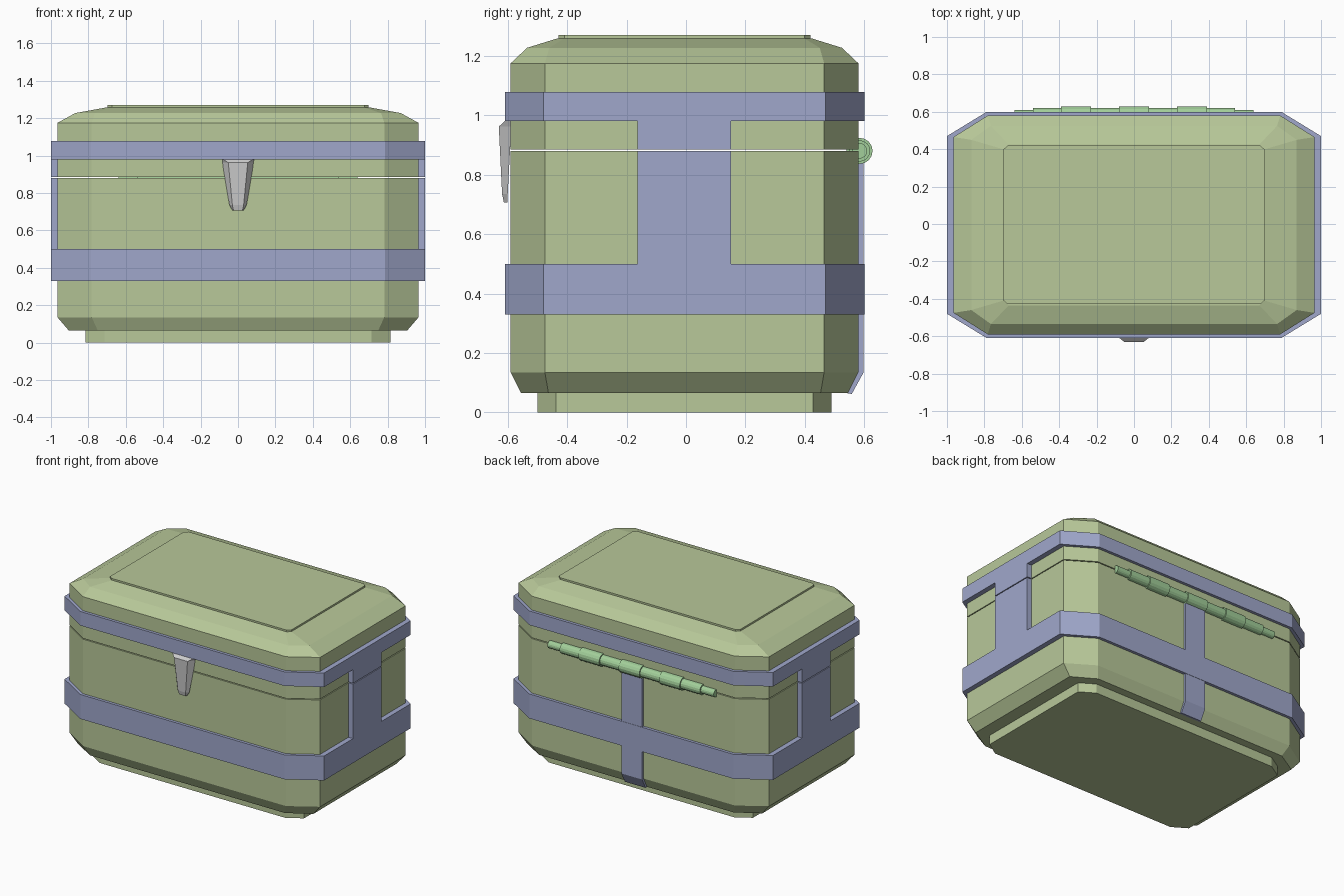
import bpy, bmesh, math

if "Cube" in bpy.data.objects:
    bpy.data.objects.remove(bpy.data.objects["Cube"])

CY = -0.005  # depth centre of the chest shell


def material(name, rgb):
    m = bpy.data.materials.new(name)
    m.diffuse_color = (*rgb, 1)
    m.use_nodes = True
    m.node_tree.nodes["Principled BSDF"].inputs["Base Color"].default_value = m.diffuse_color
    return m


GREEN = material("shell_green", (0.48, 0.58, 0.32))
BLUE = material("strap_blue", (0.35, 0.39, 0.60))
MINT = material("hinge_green", (0.36, 0.62, 0.32))


def loft(name, rings, mat=None, closed=False):
    """Skin a list of point rings; cap the ends, or join them when closed."""
    bm = bmesh.new()
    vr = [[bm.verts.new(p) for p in r] for r in rings]
    n = len(vr[0])
    pairs = list(zip(vr, vr[1:])) + ([(vr[-1], vr[0])] if closed else [])
    for a, b in pairs:
        for i in range(n):
            j = (i + 1) % n
            bm.faces.new((a[i], a[j], b[j], b[i]))
    if not closed:
        bm.faces.new(vr[0][::-1])
        bm.faces.new(vr[-1])
    bmesh.ops.recalc_face_normals(bm, faces=bm.faces)
    me = bpy.data.meshes.new(name)
    bm.to_mesh(me)
    bm.free()
    ob = bpy.data.objects.new(name, me)
    bpy.context.collection.objects.link(ob)
    if mat:
        me.materials.append(mat)
    return ob


def octagon(hx, hy, cx, cy, z):
    """Rectangle with cut corners: half sizes hx, hy; cuts start at cx, cy."""
    q = [(hx, cy), (cx, hy), (-cx, hy), (-hx, cy),
         (-hx, -cy), (-cx, -hy), (cx, -hy), (hx, -cy)]
    return [(x, y + CY, z) for x, y in q]


def box(name, x0, x1, y0, y1, z0, z1, mat):
    return loft(name, [[(x0, y0, z), (x1, y0, z), (x1, y1, z), (x0, y1, z)]
                       for z in (z0, z1)], mat)


FULL = (0.965, 0.585, 0.782, 0.47)
BAND = (1.0, 0.605, 0.787, 0.475)

# Foot plinth, base and lid
loft("foot_plinth", [octagon(0.815, 0.494, 0.715, 0.432, z) for z in (0, 0.07)], GREEN)
loft("chest_base", [octagon(0.905, 0.55, 0.75, 0.458, 0.065),
                    octagon(*FULL, 0.135), octagon(*FULL, 0.879)], GREEN)
loft("chest_lid", [octagon(*FULL, 0.885), octagon(*FULL, 1.175),
                   octagon(0.87, 0.53, 0.765, 0.455, 1.227),
                   octagon(0.70, 0.43, 0.67, 0.405, 1.258)], GREEN)
loft("lid_panel", [octagon(0.698, 0.424, 0.675, 0.404, z) for z in (1.25, 1.27)], GREEN)

# Horizontal bands as hollow rings around the shell
for name, z0, z1 in (("lower_band", 0.33, 0.50), ("upper_band", 0.98, 1.078)):
    loft(name, [octagon(*BAND, z0), octagon(*BAND, z1),
                octagon(*FULL, z1), octagon(*FULL, z0)], BLUE, closed=True)

# Wide side straps, split at the lid seam
for side, s in (("right", 1), ("left", -1)):
    for part, z0, z1 in (("lower", 0.50, 0.879), ("upper", 0.885, 0.98)):
        xs = sorted((s * 0.96, s * 1.0))
        box(f"{side}_strap_{part}", *xs, -0.163, 0.152, z0, z1, BLUE)

# Rear strap following the bottom bevel
rear = [(0.54, 0.065), (0.558, 0.062), (0.598, 0.135), (0.598, 0.87),
        (0.575, 0.87), (0.575, 0.135)]
loft("rear_strap", [[(x, y, z) for y, z in rear] for x in (-0.08, 0.08)], BLUE)

# Hinge: stepped barrel along x
steps = [(0.64, 0.54, 0.026), (0.54, 0.39, 0.036), (0.39, 0.23, 0.044), (0.23, 0.08, 0.036)]
profile = []
for a, b, r in steps:
    profile += [(-a, r), (-b, r)]
profile += [(-0.08, 0.044), (0.08, 0.044)]
profile += [(-x, r) for x, r in reversed(profile[:-2])]
N = 16
hinge = loft("hinge_barrel",
             [[(x, 0.584 + r * math.cos(2 * math.pi * i / N),
                0.88 + r * math.sin(2 * math.pi * i / N)) for i in range(N)]
              for x, r in profile], MINT)

# Clasp: tapered tongue (z, back y, back half width, front y, front half width)
clasp = [(0.98, -0.588, 0.086, -0.61, 0.078),
         (0.962, -0.588, 0.084, -0.63, 0.052),
         (0.735, -0.60, 0.046, -0.619, 0.030),
         (0.707, -0.60, 0.030, -0.613, 0.024)]
loft("clasp", [[(-bw, by, z), (-fw, fy, z), (fw, fy, z), (bw, by, z)]
               for z, by, bw, fy, fw in clasp])
